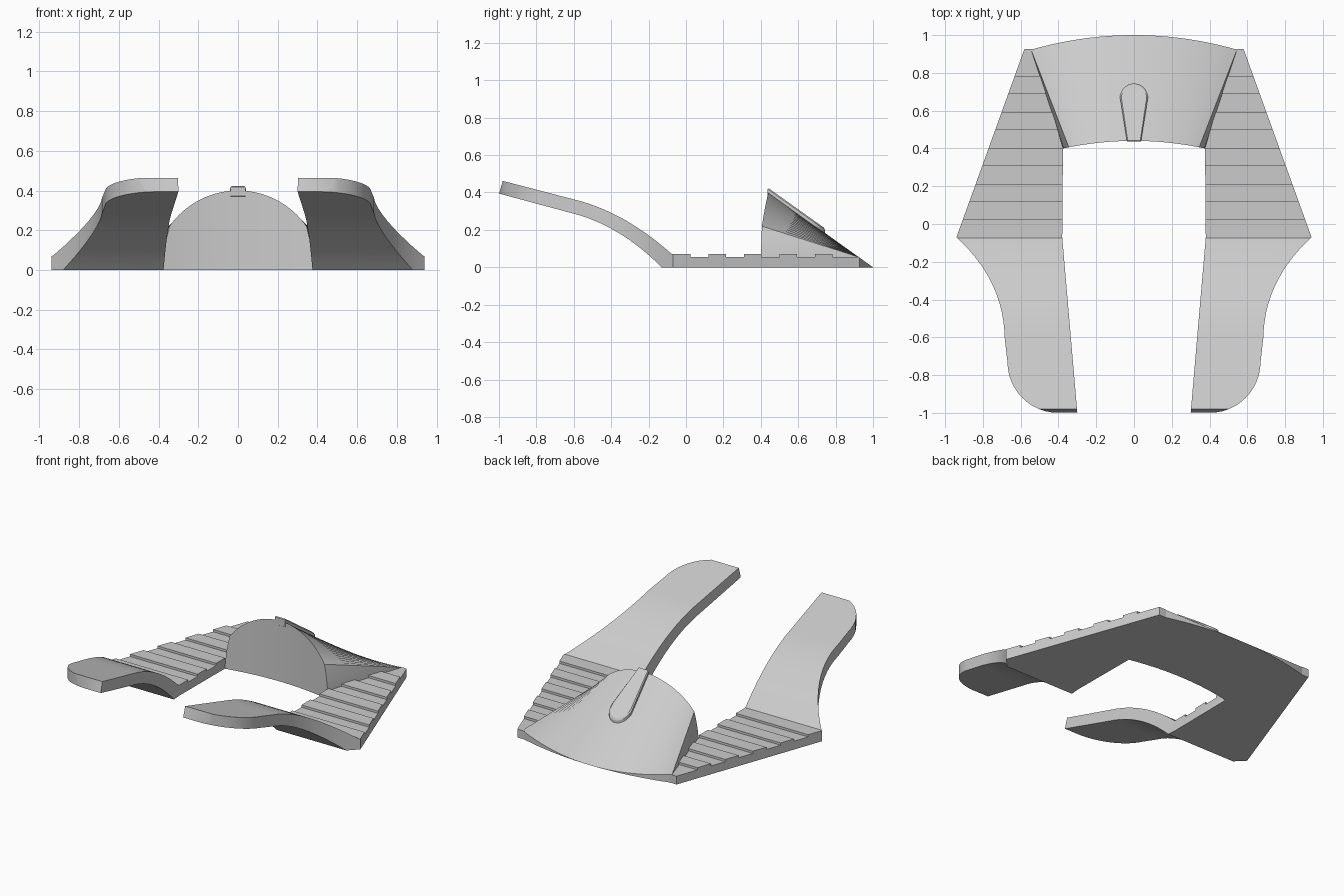
import bpy, bmesh, math
from mathutils import Vector

if "Cube" in bpy.data.objects:
    bpy.data.objects.remove(bpy.data.objects["Cube"])


def finish(bm, name, smooth=True):
    bmesh.ops.remove_doubles(bm, verts=bm.verts, dist=1e-5)
    bmesh.ops.dissolve_degenerate(bm, edges=bm.edges, dist=1e-5)
    bmesh.ops.recalc_face_normals(bm, faces=bm.faces)
    me = bpy.data.meshes.new(name)
    bm.to_mesh(me)
    bm.free()
    ob = bpy.data.objects.new(name, me)
    bpy.context.collection.objects.link(ob)
    if smooth:
        shade(ob)
    return ob


def activate(ob):
    bpy.ops.object.select_all(action='DESELECT')
    ob.select_set(True)
    bpy.context.view_layer.objects.active = ob


def shade(ob):
    activate(ob)
    bpy.ops.object.shade_smooth_by_angle(angle=math.radians(25))


def prism(name, pts, vec):
    bm = bmesh.new()
    f = bm.faces.new([bm.verts.new(p) for p in pts])
    r = bmesh.ops.extrude_face_region(bm, geom=[f])
    vs = [g for g in r['geom'] if isinstance(g, bmesh.types.BMVert)]
    bmesh.ops.translate(bm, verts=vs, vec=Vector(vec))
    return finish(bm, name, False)


def bezier(a, c, b, n=14):
    a, c, b = Vector(a), Vector(c), Vector(b)
    return [tuple(a * (1 - t) ** 2 + c * 2 * t * (1 - t) + b * t * t)
            for t in (i / n for i in range(n + 1))]


# side wing: stepped plate and raised arm, side profile cut by plan outline
ribs = []
for k in range(5):
    y0 = -0.07 + 0.19 * k
    y1 = y0 + 0.093
    if k:
        ribs += [(y0, 0.055), (y0, 0.07)]
    ribs += [(y1, 0.07), (y1, 0.055)]
profile = bezier((-0.13, 0), (-0.36, 0.23), (-0.62, 0.292))
profile += [(-0.999, 0.394), (-0.98, 0.462)]
profile += bezier((-0.60, 0.363), (-0.33, 0.298), (-0.075, 0.07))
profile += ribs + [(0.96, 0.055), (0.96, 0)]
wing = prism("side_wing", [(0.2, y, z) for y, z in profile], (0.9, 0, 0))

plan = [(0.58, 0.927), (0.94, -0.07)]
plan += bezier((0.94, -0.07), (0.69, -0.30), (0.685, -0.60))[1:]
plan += [(0.40 + 0.27 * math.cos(a), -0.73 - 0.27 * math.sin(a))
         for a in (math.pi / 2 * i / 12 for i in range(13))]
plan += [(0.30, -1.0), (0.38, -0.07), (0.376, 0.402), (0.53, 0.927)]
cutter = prism("outline_cutter", [(x, y, -0.2) for x, y in plan], (0, 0, 1))
cutter.hide_render = True

activate(wing)
m = wing.modifiers.new("outline", 'BOOLEAN')
m.operation = 'INTERSECT'
m.solver = 'EXACT'
m.object = cutter
bpy.ops.object.modifier_apply(modifier=m.name)
bpy.data.objects.remove(cutter)
shade(wing)
mir = wing.modifiers.new("both_sides", 'MIRROR')
mir.use_mirror_merge = False

# arched toe block: arch at the back lofted to a low curved front edge
SLOPE = 0.714
amax = math.asin(0.345 / 0.42)
side = [(0.375, 0.0), (0.372, 0.055), (0.366, 0.11), (0.357, 0.165)]
arch = [(-x, z, -1) for x, z in side]
for i in range(41):
    u = -1 + i / 20
    arch.append((0.42 * math.sin(u * amax), 0.42 * math.cos(u * amax) - 0.02, u))
arch += [(x, z, 1) for x, z in reversed(side)]
bm = bmesh.new()
rings = []
for x, z, u in arch:
    y = 0.40 + 0.04 * (1 - (x / 0.375) ** 2)
    fy = 1 - 0.077 * u * u
    pts = [(x, y, z), (0.545 * u, fy, (1 - fy) * SLOPE), (0.545 * u, fy, 0), (x, y, 0)]
    rings.append([bm.verts.new(p) for p in pts])
for a, b in zip(rings, rings[1:]):
    for j in range(4):
        k = (j + 1) % 4
        bm.faces.new((a[j], a[k], b[k], b[j]))
bm.faces.new(rings[0][:3])
bm.faces.new(rings[-1][:3])
finish(bm, "arched_toe_block")

# raised tongue lying on the slope
outline = [(-0.037, 0.437), (0.037, 0.437)]
outline += [(0.074 * math.cos(a), 0.67 + 0.074 * math.sin(a))
            for a in (math.pi * i / 20 for i in range(21))]


def tongue_ring(bm, scale, lift):
    ring = []
    for x, y in outline:
        y = 0.59 + (y - 0.59) * (1 - (1 - scale) * 0.4)
        ring.append(bm.verts.new((x * scale, y, 0.40 - (y - 0.44) * SLOPE + lift)))
    return ring


bm = bmesh.new()
rings = [tongue_ring(bm, 1, -0.03), tongue_ring(bm, 1, 0.016), tongue_ring(bm, 0.9, 0.024)]
n = len(outline)
for a, b in zip(rings, rings[1:]):
    for i in range(n):
        bm.faces.new((a[i], a[(i + 1) % n], b[(i + 1) % n], b[i]))
bm.faces.new(rings[0])
bm.faces.new(rings[-1])
finish(bm, "tongue")
